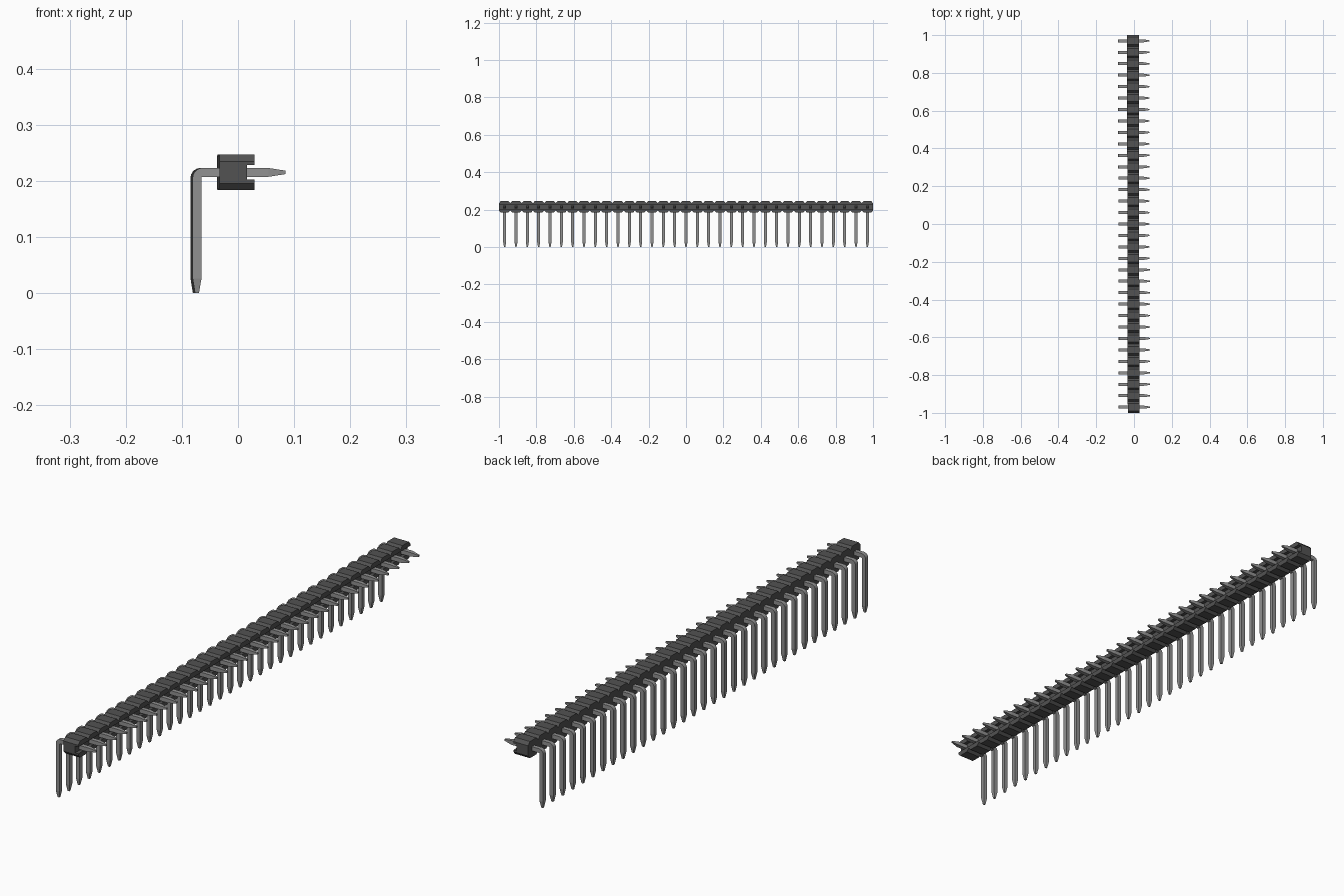
import bpy, bmesh, math

cube = bpy.data.objects.get("Cube")
if cube:
    bpy.data.objects.remove(cube, do_unlink=True)

COUNT = 33
PITCH = 2.0 / COUNT
SKEW = -0.002          # the row runs very slightly off the y axis
MID = 0.215            # height of the pin axis


def material(name, rgb, rough):
    m = bpy.data.materials.new(name)
    m.use_nodes = True
    m.diffuse_color = (*rgb, 1)
    bsdf = next(n for n in m.node_tree.nodes if n.type == 'BSDF_PRINCIPLED')
    bsdf.inputs["Base Color"].default_value = (*rgb, 1)
    bsdf.inputs["Roughness"].default_value = rough
    return m


def finish(name, bm, mat):
    bmesh.ops.recalc_face_normals(bm, faces=bm.faces[:])
    mesh = bpy.data.meshes.new(name)
    bm.to_mesh(mesh)
    bm.free()
    mesh.materials.append(mat)
    ob = bpy.data.objects.new(name, mesh)
    bpy.context.collection.objects.link(ob)
    return ob


def extrude(bm, faces, dx, keep):
    res = bmesh.ops.extrude_face_region(bm, geom=faces, use_keep_orig=keep)
    for v in res["geom"]:
        if isinstance(v, bmesh.types.BMVert):
            v.co.x += dx
    if not keep:
        old = [f for f in faces if f.is_valid]
        if old:
            bmesh.ops.delete(bm, geom=old, context='FACES_ONLY')
    return [f for f in res["geom"] if isinstance(f, bmesh.types.BMFace)]


plastic = material("black plastic", (0.085, 0.085, 0.085), 0.6)
metal = material("grey metal", (0.285, 0.285, 0.285), 0.5)

# Housing: end-on outline with chamfered segments, extruded along x
bm = bmesh.new()
segment = [(0, 0.0195), (0.011, 0.0315), (PITCH - 0.011, 0.0315)]
stations = [(-1 + i * PITCH + y, h) for i in range(COUNT) for y, h in segment]
stations.append((1, 0.0195))
columns = [[bm.verts.new((-0.035 + SKEW * y, y, MID + dz))
            for dz in (-h, -0.013, 0.013, h)] for y, h in stations]
sheet = [bm.faces.new((a[r], b[r], b[r + 1], a[r + 1]))
         for a, b in zip(columns, columns[1:]) for r in range(3)]
front = extrude(bm, sheet, 0.049, True)
# Upper and lower lips leave a channel along the mating side
for side in (-1, 1):
    lip = [f for f in front if f.is_valid
           and side * (f.calc_center_median().z - MID) > 0.013]
    extrude(bm, lip, 0.0132, False)
finish("housing", bm, plastic)

# Pin: square rings swept round a bend, each (outer xz, inner xz, half width)
HALF = 0.0079
rings = [((0.083, MID + 0.003), (0.083, MID - 0.003), 0.003),
         ((0.052, MID + HALF), (0.052, MID - HALF), HALF)]
cx, cz = -0.065, MID - HALF - 0.002
for k in range(6):
    a = math.pi / 2 * (1 + k / 5)
    c, s = math.cos(a), math.sin(a)
    rings.append(((cx + 0.0178 * c, cz + 0.0178 * s),
                  (cx + 0.002 * c, cz + 0.002 * s), HALF))
rings += [((-0.0828, 0.026), (-0.067, 0.026), HALF),
          ((-0.0785, 0), (-0.0715, 0), 0.0035)]

bm = bmesh.new()
loops = []
for (ox, oz), (ix, iz), w in rings:
    loops.append([bm.verts.new(p) for p in
                  ((ox, -w, oz), (ox, w, oz), (ix, w, iz), (ix, -w, iz))])
for a, b in zip(loops, loops[1:]):
    for i in range(4):
        j = (i + 1) % 4
        bm.faces.new((a[i], a[j], b[j], b[i]))
bm.faces.new(loops[0])
bm.faces.new(loops[-1])
pins = finish("pins", bm, metal)
first_y = -1 + PITCH / 2
pins.location = (SKEW * first_y, first_y, 0)

# Repeat the pin along the row
row = pins.modifiers.new("row", 'ARRAY')
row.count = COUNT
row.use_relative_offset = False
row.use_constant_offset = True
row.constant_offset_displace = (SKEW * PITCH, PITCH, 0)
